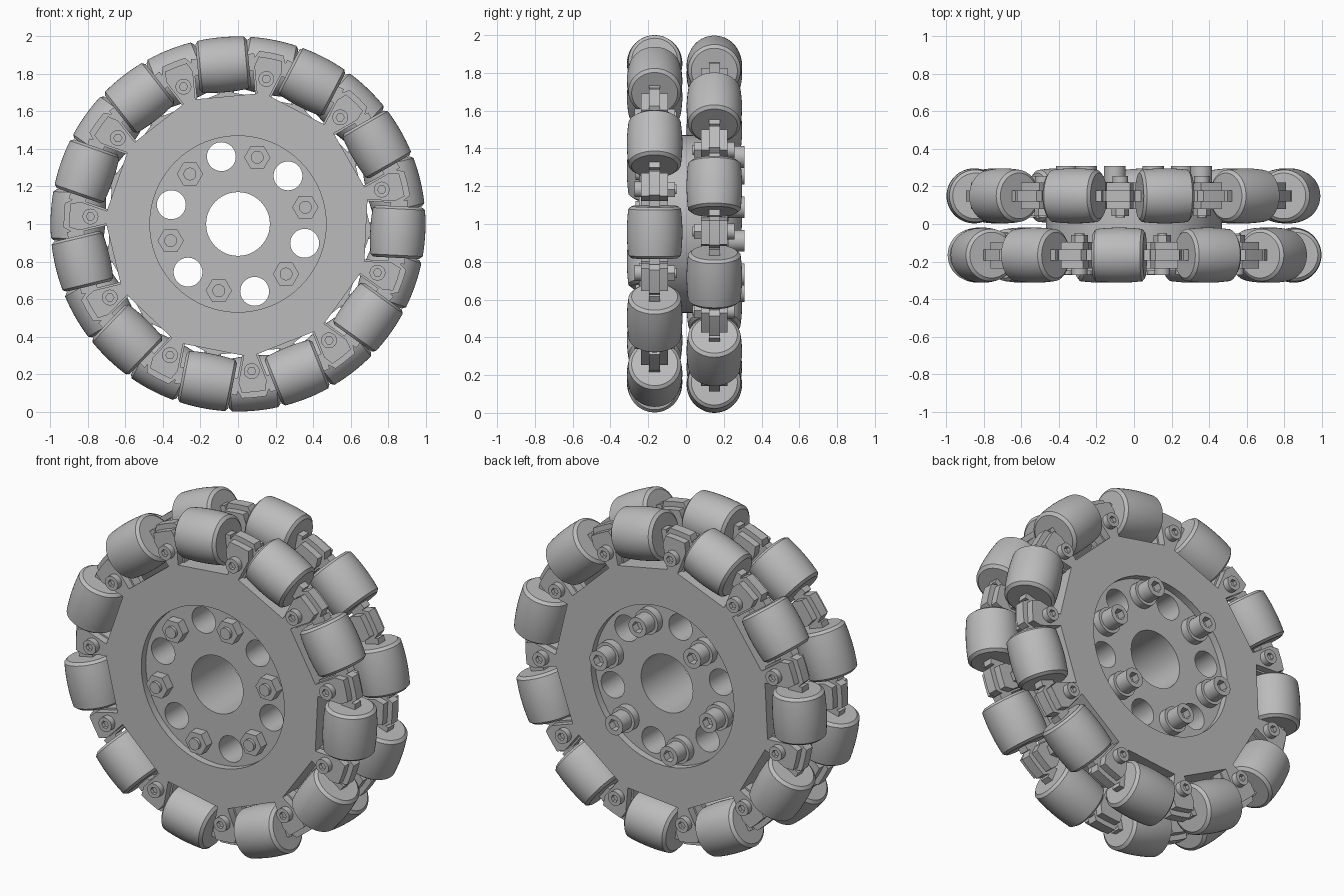
import bpy, bmesh
from math import sin, cos, pi, radians, sqrt
from mathutils import Matrix, Vector

if "Cube" in bpy.data.objects:
    bpy.data.objects.remove(bpy.data.objects["Cube"])

grey = bpy.data.materials.new("plain_grey")
grey.use_nodes = True
COLOUR = (0.5, 0.5, 0.5, 1)
grey.diffuse_color = COLOUR
grey.node_tree.nodes["Principled BSDF"].inputs["Base Color"].default_value = COLOUR

N = 11                      # rollers per row
STEP = 2 * pi / N
ROLLER_R = 0.147
ROLLER_C = 1 - ROLLER_R     # distance from wheel centre to roller axis
HALF = 0.1375               # half roller length
HUB_R = 0.47
BOLT_R = 0.37
AXLE_Z = 1.0


def add(name, mesh, matrix):
    """Place a mesh (shared or not) as a named object."""
    obj = bpy.data.objects.new(name, mesh)
    bpy.context.collection.objects.link(obj)
    obj.matrix_world = matrix
    return obj


def finish(bm, name, smooth=30):
    """Turn a bmesh into a smooth-by-angle mesh in the single colour."""
    bmesh.ops.remove_doubles(bm, verts=bm.verts, dist=1e-5)
    bmesh.ops.recalc_face_normals(bm, faces=bm.faces)
    for f in bm.faces:
        f.smooth = True
    for e in bm.edges:
        if len(e.link_faces) == 2 and e.calc_face_angle() > radians(smooth):
            e.smooth = False
    mesh = bpy.data.meshes.new(name)
    bm.to_mesh(mesh)
    bm.free()
    mesh.materials.append(grey)
    return mesh


def ring(radius, sides=32, cx=0, cz=0, turn=0):
    return [(cx + radius * cos(turn + 2 * pi * i / sides),
             cz + radius * sin(turn + 2 * pi * i / sides)) for i in range(sides)]


def prism(name, loops, y0, y1):
    """Extrude outlines with holes, drawn in the XZ plane, from y0 to y1."""
    curve = bpy.data.curves.new(name, "CURVE")
    curve.dimensions = "2D"
    curve.fill_mode = "BOTH"
    curve.extrude = (y1 - y0) / 2
    for loop in loops:
        spline = curve.splines.new("POLY")
        spline.points.add(len(loop) - 1)
        for p, (x, z) in zip(spline.points, loop):
            p.co = (x, z, 0, 1)
        spline.use_cyclic_u = True
    obj = bpy.data.objects.new(name, curve)
    raw = bpy.data.meshes.new_from_object(obj)
    raw.transform(Matrix.Translation((0, (y0 + y1) / 2, 0)) @ Matrix.Rotation(pi / 2, 4, "X"))
    bm = bmesh.new()
    bm.from_mesh(raw)
    bpy.data.objects.remove(obj)
    bpy.data.curves.remove(curve)
    bpy.data.meshes.remove(raw)
    return finish(bm, name)


def toothed_outline(tip, notch, start):
    """Disc outline with a rectangular notch for every roller."""
    pts = []
    for i in range(N):
        a = start + i * STEP
        u, t = Vector((cos(a), sin(a))), Vector((-sin(a), cos(a)))
        for r, s in ((tip - 0.07, -notch), (0.683, -notch), (0.683, notch), (tip - 0.07, notch)):
            pts.append(tuple(u * r + t * s))
        for k in (-4, 0, 4):
            b = a + STEP / 2 + radians(k)
            pts.append((tip * cos(b), tip * sin(b)))
    return pts


def roller_mesh():
    """Barrel whose outer profile follows the rim circle, lathed about X."""
    profile = [(-HALF, 0), (-HALF, 0.122)]
    for i in range(9):
        x = (HALF - 0.014) * (i / 4 - 1)
        profile.append((x, sqrt(1 - x * x) - ROLLER_C))
    profile += [(HALF, 0.122), (HALF, 0)]
    bm = bmesh.new()
    verts = [bm.verts.new((x, 0, r)) for x, r in profile]
    edges = [bm.edges.new(pair) for pair in zip(verts, verts[1:])]
    bmesh.ops.spin(bm, geom=verts + edges, axis=(1, 0, 0), cent=(0, 0, 0),
                   angle=2 * pi, steps=48)
    return finish(bm, "roller")


def box_loop(w, h):
    return [(-w, -h), (w, -h), (w, h), (-w, h)]


# Shared meshes; fastener offsets are measured outward from the row centre
roller = roller_mesh()
axle = prism("roller_axle", [box_loop(0.17, 0.045)], -0.029, 0.029)
rim_head = prism("rim_bolt_head", [ring(0.042), ring(0.022, 6)], -0.107, -0.071)
rim_shank = prism("rim_bolt_shank", [ring(0.026, 24)], -0.085, 0.116)
rim_nut = prism("rim_nut", [ring(0.046, 6)], 0.071, 0.108)

# Two rows of rollers, each held by three stacked plates
for row, yc, start, out in (("front", -0.166, radians(95.3), 1),
                            ("back", 0.15, radians(78.94), -1)):
    origin = Matrix.Translation((0, yc, AXLE_Z))
    hole = ring(HUB_R, 64)
    for part, tip, notch, y0, y1 in (("outer_plate", 0.90, 0.165, -0.071, -0.029),
                                     ("middle_plate", 0.93, 0.155, -0.029, 0.029),
                                     ("inner_plate", 0.90, 0.165, 0.029, 0.071)):
        lo, hi = sorted((y0 * out, y1 * out))
        name = f"{row}_{part}"
        add(name, prism(name, [toothed_outline(tip, notch, start), hole], lo, hi), origin)
    for i in range(N):
        a = start + i * STEP
        spin = origin @ Matrix.Rotation(pi / 2 - a, 4, "Y")
        lift = Matrix.Translation((0, 0, ROLLER_C))
        add(f"{row}_roller_{i + 1}", roller, spin @ lift)
        add(f"{row}_axle_{i + 1}", axle, spin @ lift)
        # Clamp bolt through each tooth, head facing outward
        b = a + STEP / 2
        flip = Matrix.Rotation(0 if out == 1 else pi, 4, "Z")
        spot = origin @ Matrix.Translation((0.788 * cos(b), 0, 0.788 * sin(b))) @ flip
        for mesh in (rim_head, rim_shank, rim_nut):
            add(f"{row}_{mesh.name}_{i + 1}", mesh, spot)

# Central hub joining both rows, with a bore and six lightening holes
hub_loops = [ring(HUB_R, 64), ring(0.17, 48)]
for i in range(6):
    a = radians(43.9) + i * pi / 3
    hub_loops.append(ring(0.077, 32, BOLT_R * cos(a), BOLT_R * sin(a)))
add("hub", prism("hub", hub_loops, -0.195, 0.179), Matrix.Translation((0, 0, AXLE_Z)))

# Six hub bolts: nuts in front, socket heads on washers behind
hub_parts = [
    prism("hub_nut", [ring(0.07, 6)], -0.25, -0.195),
    prism("hub_bolt_shank", [ring(0.034, 24)], -0.268, 0.265),
    prism("hub_washer", [ring(0.075), ring(0.034, 24)], 0.179, 0.225),
    prism("hub_bolt_head", [ring(0.058), ring(0.034, 6)], 0.225, 0.31),
]
for i in range(6):
    a = radians(13.9) + i * pi / 3
    spot = Matrix.Translation((BOLT_R * cos(a), 0, AXLE_Z + BOLT_R * sin(a)))
    for mesh in hub_parts:
        add(f"{mesh.name}_{i + 1}", mesh, spot)
